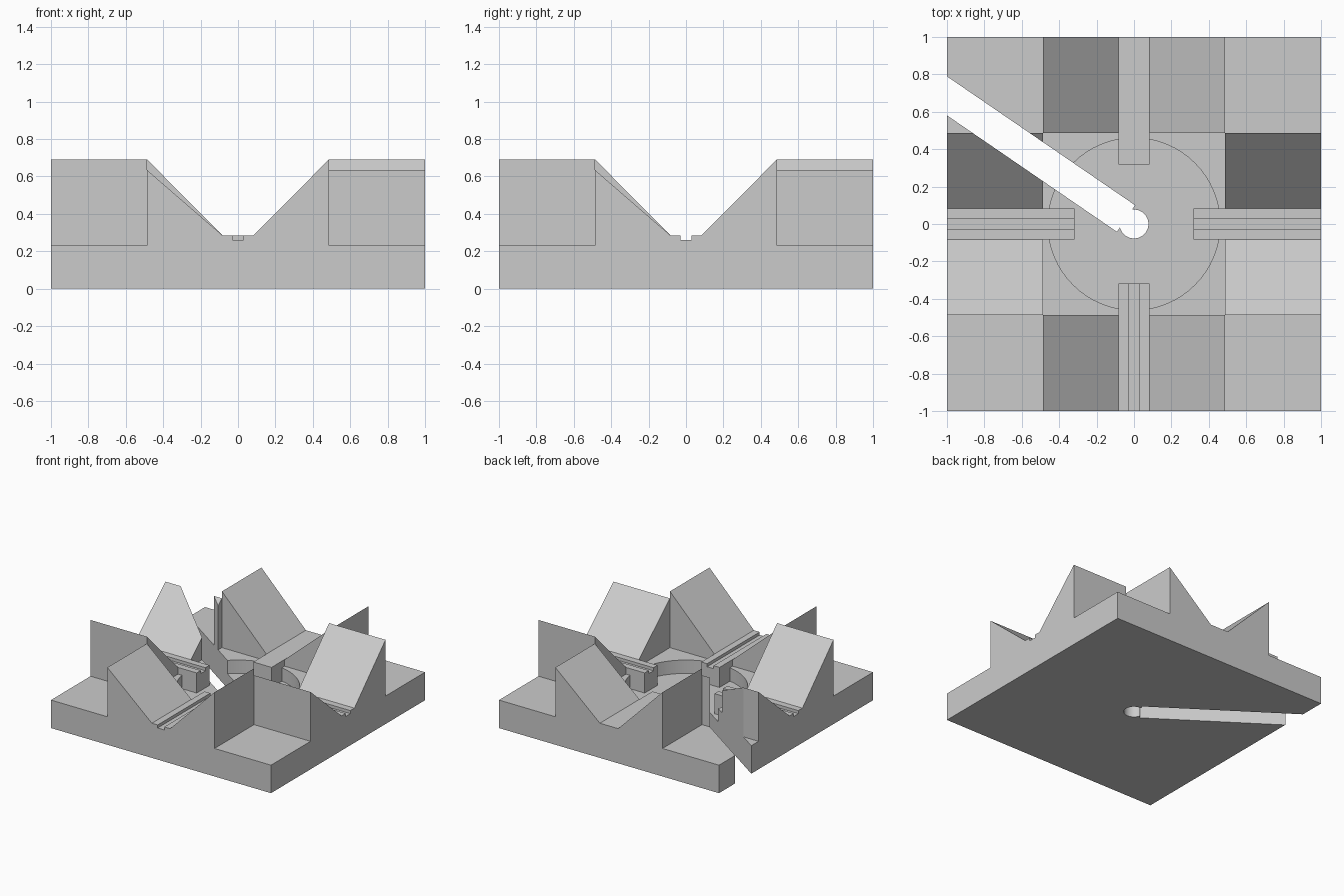
import bpy
import bmesh
import math
from mathutils import Matrix, Vector

cube = bpy.data.objects.get("Cube")
if cube:
    bpy.data.objects.remove(cube, do_unlink=True)

# Main dimensions
PLATE_Z, FLOOR_Z, RAIL_Z, GROOVE_Z = 0.23, 0.12, 0.285, 0.26
ARM, RAIL, RAIL_START = 0.487, 0.083, 0.317
PEAK_LOW, PEAK_HIGH = 0.635, 0.692
SLOT_ANGLE = math.pi - math.atan2(0.685, 1)

grey = bpy.data.materials.new("light_grey")
grey.use_nodes = True
colour = (0.6, 0.6, 0.6, 1)
grey.diffuse_color = colour
grey.node_tree.nodes["Principled BSDF"].inputs["Base Color"].default_value = colour


def make_object(name, bm):
    bmesh.ops.recalc_face_normals(bm, faces=bm.faces)
    mesh = bpy.data.meshes.new(name)
    bm.to_mesh(mesh)
    bm.free()
    mesh.materials.append(grey)
    obj = bpy.data.objects.new(name, mesh)
    bpy.context.collection.objects.link(obj)
    return obj


def prism(name, profile, y0, y1, turn=0.0):
    """Extrude an x-z profile from y0 to y1, then turn it about z."""
    bm = bmesh.new()
    face = bm.faces.new([bm.verts.new((x, y0, z)) for x, z in profile])
    ext = bmesh.ops.extrude_face_region(bm, geom=[face])
    moved = [v for v in ext["geom"] if isinstance(v, bmesh.types.BMVert)]
    bmesh.ops.translate(bm, verts=moved, vec=Vector((0, y1 - y0, 0)))
    bm.transform(Matrix.Rotation(turn, 4, "Z"))
    return make_object(name, bm)


def box(name, half, y0, y1, z0, z1, turn=0.0):
    return prism(name, [(-half, z0), (half, z0), (half, z1), (-half, z1)], y0, y1, turn)


def cylinder(name, radius, z0, z1):
    bm = bmesh.new()
    bmesh.ops.create_cone(bm, cap_ends=True, segments=64, radius1=radius,
                          radius2=radius, depth=z1 - z0,
                          matrix=Matrix.Translation((0, 0, (z0 + z1) / 2)))
    return make_object(name, bm)


def combine(target, other, operation):
    mod = target.modifiers.new(operation.lower(), "BOOLEAN")
    mod.operation, mod.solver, mod.object = operation, "EXACT", other
    bpy.context.view_layer.objects.active = target
    bpy.ops.object.modifier_apply(modifier=mod.name)
    bpy.data.objects.remove(other, do_unlink=True)


# Square plate with a round recess in the middle
body = box("grooved_block", 1, -1, 1, 0, PLATE_Z)
combine(body, cylinder("recess_cutter", 0.46, FLOOR_Z, 1), "DIFFERENCE")

# Four V-shaped arms, each with a rail reaching into the recess
arm_profile = [(-ARM, 0.1), (ARM, 0.1), (ARM, PEAK_HIGH), (RAIL, RAIL_Z),
               (-RAIL, RAIL_Z), (-ARM, PEAK_LOW)]
for i in range(4):
    turn = i * math.pi / 2
    combine(body, prism("arm", arm_profile, -1, -ARM, turn), "UNION")
    combine(body, box("rail", RAIL, -0.6, -RAIL_START, 0.06, RAIL_Z, turn), "UNION")

# Narrow groove along each rail
for i in range(4):
    groove = box("groove_cutter", 0.03, -1.1, -0.25, GROOVE_Z, 0.4, i * math.pi / 2)
    combine(body, groove, "DIFFERENCE")

# Centre hole and the diagonal slot leading out from it
combine(body, cylinder("hole_cutter", 0.077, -0.1, 1), "DIFFERENCE")
slot = box("slot_cutter", 0.086, 0.052, 1.6, -0.1, 1, SLOT_ANGLE - math.pi / 2)
combine(body, slot, "DIFFERENCE")

# Smooth the round walls, keep the hard edges
bpy.ops.object.select_all(action="DESELECT")
body.select_set(True)
bpy.context.view_layer.objects.active = body
bpy.ops.object.shade_smooth_by_angle(angle=math.radians(25))
